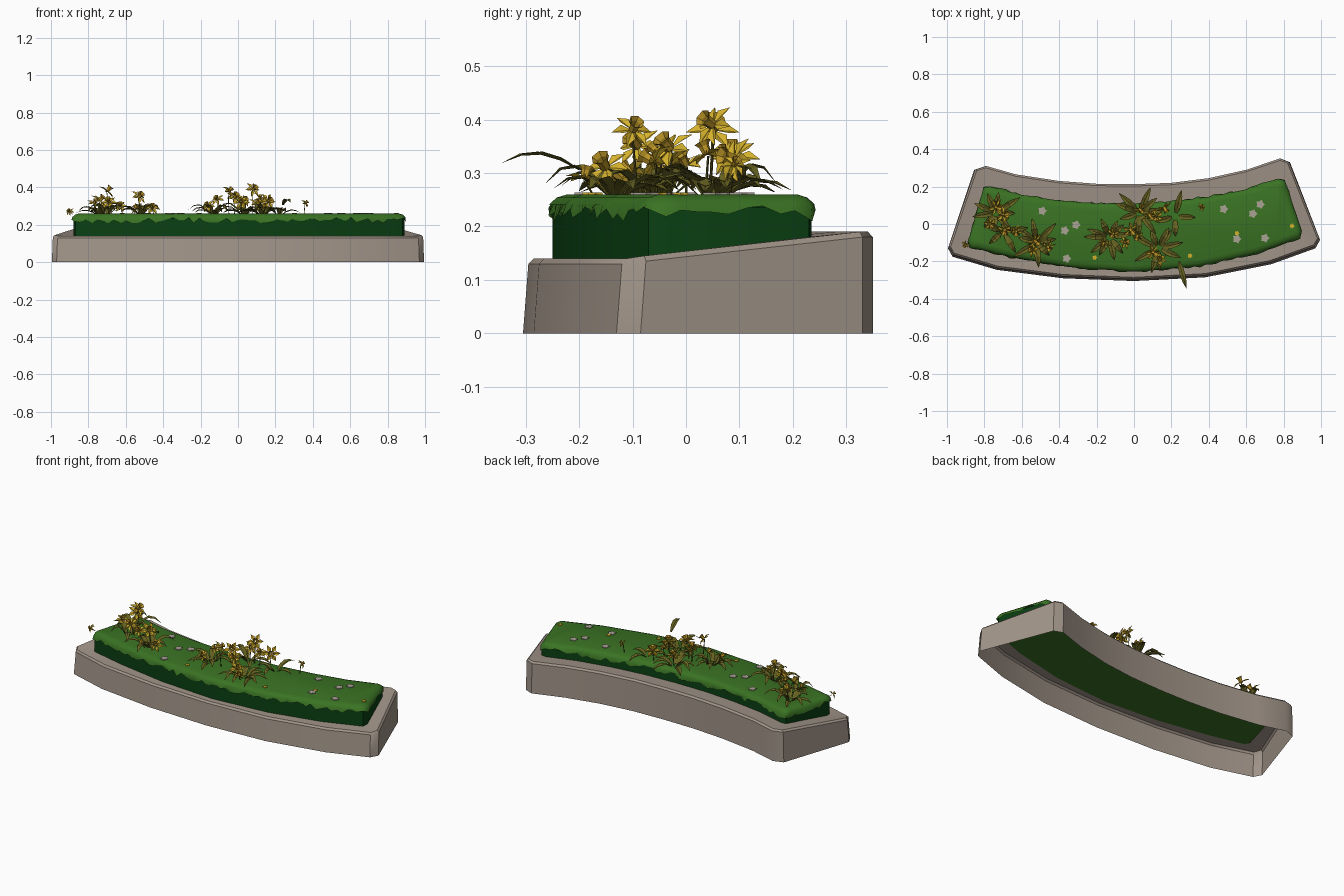
import bpy, bmesh, math, random
from mathutils import Vector

if "Cube" in bpy.data.objects:
    bpy.data.objects.remove(bpy.data.objects["Cube"])
random.seed(7)


def material(name, r, g, b):
    m = bpy.data.materials.new(name)
    m.diffuse_color = (r, g, b, 1)
    m.use_nodes = True
    m.node_tree.nodes["Principled BSDF"].inputs["Base Color"].default_value = m.diffuse_color
    return m


STONE = material("warm grey stone", .36, .30, .25)
GRASS = material("grass green", .042, .17, .017)
HEDGE = material("deep hedge green", .003, .05, .006)
LEAF = material("olive leaf", .13, .12, .015)
YELLOW = material("flower yellow", .66, .44, .025)
TRUMPET = material("trumpet gold", .50, .30, .02)
PALE = material("pale pebble", .40, .36, .30)


def finish(name, bm, mats, angle=None, normals=True):
    if normals:
        bmesh.ops.recalc_face_normals(bm, faces=bm.faces[:])
    me = bpy.data.meshes.new(name)
    bm.to_mesh(me)
    bm.free()
    ob = bpy.data.objects.new(name, me)
    bpy.context.collection.objects.link(ob)
    for m in mats:
        me.materials.append(m)
    if angle:
        bpy.ops.object.select_all(action='DESELECT')
        ob.select_set(True)
        bpy.context.view_layer.objects.active = ob
        bpy.ops.object.shade_smooth_by_angle(angle=math.radians(angle))
    return ob


def offset(pts, d):
    """Move a counter-clockwise outline outward by d."""
    out = []
    for i, p in enumerate(pts):
        t = (Vector(pts[(i + 1) % len(pts)]) - Vector(pts[i - 1])).normalized()
        out.append((p[0] + t.y * d, p[1] - t.x * d))
    return out


def resample(pts, step):
    out = []
    for i, p in enumerate(pts):
        a, b = Vector(p), Vector(pts[(i + 1) % len(pts)])
        n = max(1, round((b - a).length / step))
        out += [tuple(a.lerp(b, k / n)) for k in range(n)]
    return out


def loft(bm, rings, cap_start=False, cap_end=False):
    """rings: list of (outline, z or list of z)."""
    vs = []
    for pts, z in rings:
        zs = z if isinstance(z, list) else [z] * len(pts)
        vs.append([bm.verts.new((p[0], p[1], h)) for p, h in zip(pts, zs)])
    n = len(vs[0])
    for a, b in zip(vs, vs[1:]):
        for i in range(n):
            bm.faces.new((a[i], a[(i + 1) % n], b[(i + 1) % n], b[i]))
    if cap_start:
        bm.faces.new(vs[0][::-1])
    if cap_end:
        bm.faces.new(vs[-1])


# outlines of the curved bed: front left to right, then back right to left
outer = [(-.965, -.165), (-.73, -.235), (-.38, -.28), (0, -.295), (.38, -.275), (.73, -.205), (.965, -.12),
         (.99, -.075), (.83, .33), (.78, .35), (.6, .29), (.4, .245), (.2, .22), (0, .213), (-.2, .215),
         (-.4, .23), (-.63, .265), (-.79, .31), (-.85, .29), (-.99, -.12)]
inner = [(-.87, -.12), (-.66, -.17), (-.35, -.225), (0, -.25), (.35, -.22), (.66, -.15), (.88, -.07),
         (.89, -.04), (.80, .23), (.77, .235), (.6, .18), (.4, .14), (.2, .115), (0, .105), (-.2, .105),
         (-.4, .12), (-.6, .15), (-.77, .195), (-.80, .19), (-.88, -.09)]

# stone planter: open-bottomed shell, rim rises toward the back
rim = [.14] * 7 + [.145] + [.19] * 11 + [.145]
base = [(x * 1.005, y - .01 if y < 0 else y) for x, y in outer]
bm = bmesh.new()
loft(bm, [(base, 0), (outer, [z - .01 for z in rim]), (offset(outer, -.01), rim),
          (offset(inner, -.005), [min(z, .18) for z in rim])])
finish("stone_planter", bm, [STONE], 35)

# hedge block with dark sides and grassy underside
bm = bmesh.new()
loft(bm, [(inner, .138), (inner, .235), (offset(inner, -.02), .25)], True, True)
for f in bm.faces:
    f.material_index = 1 if f.calc_center_median().z < .14 else 0
finish("hedge_block", bm, [HEDGE, GRASS], 40)

# grass cap with ragged overhanging edge
fine = resample(inner, .03)
bm = bmesh.new()
ragged = [random.uniform(.208, .24) for _ in fine]
edge = [(p[0] + random.uniform(-.004, .004), p[1] + random.uniform(-.006, .006)) for p in offset(fine, .008)]
loft(bm, [(edge, ragged), (offset(fine, .005), .242), (offset(fine, -.008), .254),
          (offset(fine, -.028), .26)], False, True)
finish("grass_cap", bm, [GRASS], 60)


def disc(bm, x, y, r, z=.2605, h=.003):
    n = 10
    ring = [(x + r * (1 + .18 * (-1) ** k) * math.cos(k * math.tau / n),
             y + r * (1 + .18 * (-1) ** k) * math.sin(k * math.tau / n)) for k in range(n)]
    loft(bm, [(ring, z - .002), (ring, z + h)], False, True)


# pale flat blossoms lying on the grass
bm = bmesh.new()
for x, y in [(-.49, .07), (-.37, -.035), (-.31, -.005), (-.36, -.185), (.48, .08), (.635, .055),
             (.675, .105), (.55, -.08), (.7, -.075)]:
    disc(bm, x, y, .021)
finish("pale_blossoms", bm, [PALE])

# fallen yellow petals
bm = bmesh.new()
for x, y in [(.55, -.05), (.845, -.01), (-.21, -.18), (.3, -.17), (-.62, -.02)]:
    disc(bm, x, y, .012)
finish("fallen_petals", bm, [YELLOW])


def leaf(bm, x, y, ang, length, z=.255, rise=.045, w=.017):
    d, s = Vector((math.cos(ang), math.sin(ang), 0)), Vector((-math.sin(ang), math.cos(ang), 0))
    rows = []
    for k, wide in enumerate((.35, .9, 1, .7, .05)):
        t = k / 4
        c = Vector((x, y, z + rise * math.sin(math.pi * t * .85))) + d * length * t
        up = Vector((0, 0, .006 * wide))
        rows.append([bm.verts.new(c - s * w * wide + up), bm.verts.new(c), bm.verts.new(c + s * w * wide + up)])
    for a, b in zip(rows, rows[1:]):
        for i in (0, 1):
            bm.faces.new((a[i], a[i + 1], b[i + 1], b[i]))


# leaf clumps: x, y, number of leaves
bm = bmesh.new()
for x, y, n in [(-.74, .06, 9), (-.70, -.04, 5), (-.52, -.10, 8), (-.13, -.07, 10), (.03, .06, 9),
                (.13, -.13, 9), (.22, .04, 4)]:
    for k in range(n):
        a = k * math.tau / n + random.uniform(-.3, .3)
        leaf(bm, x + .015 * math.cos(a), y + .015 * math.sin(a), a, random.uniform(.08, .14),
             rise=random.uniform(.02, .06))
leaf(bm, .24, -.20, -1.3, .15, .305, .03, .015)      # stray leaf over the front edge
finish("leaf_clumps", bm, [LEAF], normals=False)


def flower(bm, x, y, z, r):
    face = Vector((random.uniform(-.8, .8), random.uniform(-1, .3), random.uniform(.3, 1))).normalized()
    q, c = face.to_track_quat('Z', 'Y'), Vector((x, y, z))
    P = lambda rad, a, h: bm.verts.new(c + q @ Vector((rad * math.cos(a), rad * math.sin(a), h)))
    for k in range(6):                               # six pointed petals
        a = k * math.tau / 6
        m, l, t, rt = P(0, a, 0), P(r * .6, a - .42, .004), P(r, a, -.006), P(r * .6, a + .42, .004)
        mid = P(r * .6, a, -.002)
        for f in ((m, l, mid), (m, mid, rt), (l, t, mid), (mid, t, rt)):
            bm.faces.new(f)
    rings = [[P(rad, k * math.tau / 6, h) for k in range(6)] for rad, h in ((r * .2, 0), (r * .24, r * .4), (r * .38, r * .6))]
    for a, b in zip(rings, rings[1:]):               # trumpet
        for k in range(6):
            bm.faces.new((a[k], a[(k + 1) % 6], b[(k + 1) % 6], b[k])).material_index = 1
    foot = Vector((x * .98, y * .9, .255))           # three-sided stem
    low, top = [], []
    for k in range(3):
        o = Vector((math.cos(k * 2.1), math.sin(k * 2.1), 0)) * .0025
        low.append(bm.verts.new(foot + o))
        top.append(bm.verts.new(c - face * .004 + o))
    for k in range(3):
        j = (k + 1) % 3
        bm.faces.new((low[k], low[j], top[j], top[k])).material_index = 2


# flowers, by clump
left = [(-.70, .05, .38), (-.74, .09, .33), (-.77, .0, .315), (-.69, -.03, .32), (-.63, -.04, .30)]
mid_left = [(-.53, -.09, .35), (-.46, -.12, .29), (-.54, -.14, .285)]
middle = [(-.05, -.10, .38), (-.16, -.10, .30), (-.11, -.05, .335), (-.02, -.03, .345), (.02, -.06, .32), (.03, .08, .33)]
right = [(.08, .05, .39), (.12, .04, .335), (.16, .09, .325), (.10, -.15, .31), (.14, -.19, .29)]
for name, group in (("left", left), ("mid_left", mid_left), ("middle", middle), ("right", right)):
    bm = bmesh.new()
    for p in group:
        flower(bm, *p, random.uniform(.038, .052))
    finish(name + "_flowers", bm, [YELLOW, TRUMPET, LEAF], normals=False)
bm = bmesh.new()
for p in [(.36, .09, .315), (-.9, -.11, .27)]:
    flower(bm, *p, .027)
finish("single_flowers", bm, [YELLOW, TRUMPET, LEAF], normals=False)
